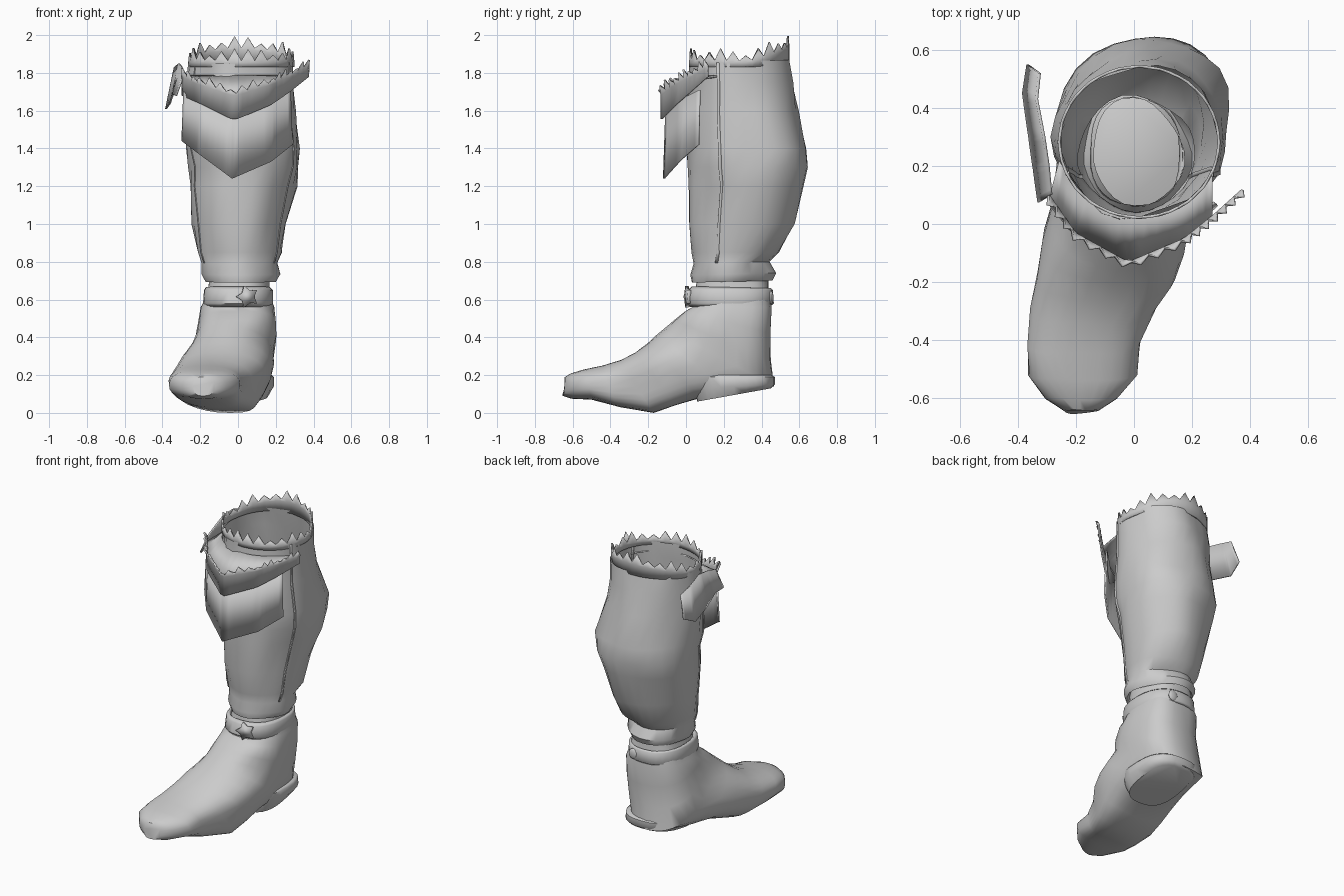
import bpy
import bmesh
from math import sin, cos, pi, radians
from mathutils import Vector, noise

cube = bpy.data.objects.get("Cube")
if cube:
    bpy.data.objects.remove(cube)

GREY = (0.6, 0.6, 0.6, 1.0)
leather = bpy.data.materials.new("grey leather")
leather.use_nodes = True
leather.diffuse_color = GREY
leather.node_tree.nodes["Principled BSDF"].inputs["Base Color"].default_value = GREY

SEGMENTS = 28


def finish(name, bm, thickness=0.0, angle=50, offset=-1):
    bmesh.ops.recalc_face_normals(bm, faces=bm.faces[:])
    mesh = bpy.data.meshes.new(name)
    bm.to_mesh(mesh)
    bm.free()
    mesh.materials.append(leather)
    obj = bpy.data.objects.new(name, mesh)
    bpy.context.collection.objects.link(obj)
    if thickness:
        solid = obj.modifiers.new("thickness", "SOLIDIFY")
        solid.thickness = thickness
        solid.offset = offset
    bpy.ops.object.select_all(action="DESELECT")
    bpy.context.view_layer.objects.active = obj
    obj.select_set(True)
    bpy.ops.object.shade_smooth_by_angle(angle=radians(angle))
    return obj


def oval(ring, t, power=1.0, grow=0.0):
    """Point on a tilted oval: front (y, z), back (y, z), left x, right x, optional back lean."""
    fy, fz, by, bz, x0, x1, *lean = ring
    c, s = cos(t), sin(t)
    along = abs(c) ** power * (1 if c > 0 else -1)
    across = abs(s) ** power * (1 if s > 0 else -1)
    k = (1 - along) / 2
    x = (x0 + x1) / 2 + across * ((x1 - x0) / 2 + grow) + sum(lean) * k ** 3
    return Vector((x, fy + (by - fy) * k - along * grow, fz + (bz - fz) * k))


def skin(bm, rows, closed):
    """Join rows of points with quads."""
    grid = [[bm.verts.new(p) for p in row] for row in rows]
    n = len(grid[0])
    for a, b in zip(grid, grid[1:]):
        for i in range(n if closed else n - 1):
            j = (i + 1) % n
            bm.faces.new((a[i], a[j], b[j], b[i]))
    return grid


def crumple(p, t, amount):
    return p + Vector((sin(t), -cos(t), 0)) * noise.noise(p * 5) * amount


def loft(name, rings, power=1.0, wrinkle=0.0, cap=(), thickness=0.0):
    turns = [2 * pi * i / SEGMENTS for i in range(SEGMENTS)]
    rows = [[crumple(oval(ring, t, power), t, wrinkle) for t in turns] for ring in rings]
    bm = bmesh.new()
    grid = skin(bm, rows, True)
    for index in cap:
        bm.faces.new(grid[index])
    return finish(name, bm, thickness)


def sample(table, u):
    """Linear interpolation through a table of tuples, u from 0 to 1."""
    f = u * (len(table) - 1)
    i = min(int(f), len(table) - 2)
    return [a + (b - a) * (f - i) for a, b in zip(table[i], table[i + 1])]


def band(name, columns, teeth=0, height=0.0, flare=0.0, lean=0.0, closed=False):
    """Upright strip through (x, y, top, bottom) columns with a saw-toothed upper edge."""
    n = max(teeth, 12) * 2
    cols = [sample(columns, i / n) for i in range(n if closed else n + 1)]
    low, mid, high = [], [], []
    for i, (x, y, top, bottom) in enumerate(cols):
        out = Vector((x, y - 0.28, 0)).normalized()
        tip = height * (0.7 + 0.3 * sin(i * 2.3)) if i % 2 else 0
        low.append(Vector((x, y, bottom)) + out * lean)
        mid.append(Vector((x, y, top - 0.01)))
        high.append(Vector((x, y, top + tip)) + out * flare * (tip > 0))
    bm = bmesh.new()
    skin(bm, [low, mid, high] if teeth else [low, high], closed)
    return finish(name, bm, 0.01)


# Foot and ankle: one skin swept from the neck, around the heel, to the toe
foot = [
    (0.07, 0.74, 0.43, 0.74, -0.16, 0.16),
    (0.05, 0.62, 0.44, 0.62, -0.17, 0.17),
    (0.04, 0.56, 0.455, 0.56, -0.2, 0.2),
    (0, 0.54, 0.45, 0.42, -0.21, 0.21),
    (-0.06, 0.49, 0.45, 0.28, -0.23, 0.2),
    (-0.1, 0.45, 0.46, 0.14, -0.26, 0.18),
    (-0.15, 0.41, 0.25, 0.1, -0.29, 0.18, 0.03),
    (-0.2, 0.37, 0.08, 0.08, -0.32, 0.17, 0.04),
    (-0.27, 0.32, -0.05, 0.04, -0.34, 0.14, 0.06),
    (-0.35, 0.28, -0.17, 0, -0.36, 0.08, 0.1),
    (-0.45, 0.25, -0.36, 0.03, -0.37, 0.02, 0.06),
    (-0.54, 0.23, -0.5, 0.07, -0.36, 0.01),
    (-0.605, 0.21, -0.6, 0.075, -0.31, -0.06),
    (-0.64, 0.19, -0.645, 0.09, -0.25, -0.12),
]
loft("foot", foot, power=0.8, wrinkle=0.02, cap=(-1,))

# Heel block with a slanted underside
loft("heel", [
    (0.05, 0.2, 0.455, 0.2, -0.17, 0.18),
    (0.03, 0.19, 0.47, 0.19, -0.18, 0.19),
    (0.04, 0.13, 0.47, 0.15, -0.17, 0.19),
    (0.06, 0.06, 0.45, 0.13, -0.14, 0.16),
], power=0.75, cap=(0, -1))

# Shaft: full calf, tucked in above the ankle strap
shaft = [
    (0.07, 0.73, 0.43, 0.73, -0.16, 0.16),
    (0.04, 0.69, 0.45, 0.7, -0.19, 0.19),
    (0.03, 0.73, 0.47, 0.74, -0.21, 0.22),
    (0.05, 0.79, 0.44, 0.8, -0.2, 0.21),
    (0.04, 0.85, 0.49, 0.85, -0.21, 0.23),
    (0.02, 1, 0.56, 1, -0.24, 0.25, 0.02),
    (0.01, 1.2, 0.62, 1.2, -0.265, 0.3, 0.04),
    (0, 1.3, 0.64, 1.3, -0.27, 0.31, 0.05),
    (0, 1.4, 0.64, 1.4, -0.27, 0.31, 0.05),
    (0, 1.6, 0.6, 1.6, -0.28, 0.3, 0.03),
    (0.02, 1.75, 0.565, 1.75, -0.265, 0.29),
    (0.025, 1.85, 0.54, 1.87, -0.255, 0.29),
]
loft("shaft", shaft, wrinkle=0.035)

# Side seams down the shaft
for side, turn in (("left", 0.36), ("right", -0.36)):
    rows = []
    for ring in shaft[3:]:
        t = turn * pi
        p = crumple(oval(ring, t), t, 0.035)
        p.x += 0.002 if turn > 0 else -0.002
        rows.append([p + Vector((0, d, 0)) for d in (-0.008, 0.008)])
    bm = bmesh.new()
    skin(bm, rows, False)
    finish(side + "_seam", bm, 0.006)

# Ragged cuff around the opening, higher at the back
cuff = []
for i in range(SEGMENTS + 1):
    p = oval(shaft[-1], 2 * pi * i / SEGMENTS, grow=0.008)
    rise = max(0, p.y - 0.35) * 0.35
    cuff.append((p.x, p.y, 1.865 + rise, 1.83 + rise * 0.3))
band("cuff", cuff, teeth=24, height=0.065, closed=True)

# Turned-down collar over the front
collar = [
    (-0.29, 0.1, 1.79, 1.68),
    (-0.2, -0.03, 1.75, 1.64),
    (-0.02, -0.13, 1.69, 1.55),
    (0.17, -0.05, 1.75, 1.63),
    (0.27, 0.03, 1.79, 1.7),
    (0.37, 0.12, 1.84, 1.78),
]
band("collar", collar, teeth=17, height=0.045, flare=0.02)

# Fold joining the shaft front to the collar
inner, outer = [], []
for i in range(17):
    u = i / 16
    x, y, top, bottom = sample(collar, u * 0.8)
    inner.append(oval(shaft[-2], (u * 0.8 - 0.42) * pi) + Vector((0, 0, 0.04)))
    outer.append(Vector((x, y, top - 0.03)))
bm = bmesh.new()
skin(bm, [inner, outer], False)
finish("collar_fold", bm, 0.008)

# Loose collar end hanging out at one side
band("collar_tail", [
    (-0.29, 0.1, 1.8, 1.68),
    (-0.3, 0.2, 1.83, 1.69),
    (-0.315, 0.3, 1.85, 1.64),
    (-0.34, 0.43, 1.83, 1.61),
    (-0.33, 0.52, 1.8, 1.66),
], lean=0.05)

# Pointed knee flap below the collar
band("knee_flap", [
    (-0.29, 0.08, 1.7, 1.44),
    (-0.2, -0.03, 1.66, 1.37),
    (-0.03, -0.11, 1.6, 1.24),
    (0.17, -0.03, 1.66, 1.33),
    (0.28, 0.07, 1.71, 1.42),
], lean=0.012)

# Ankle strap, front buckle and rear stud
loft("ankle_strap", [
    (0.02, 0.56, 0.455, 0.57, -0.18, 0.18),
    (0, 0.58, 0.465, 0.58, -0.185, 0.185),
    (0.01, 0.65, 0.46, 0.65, -0.18, 0.185),
    (0.03, 0.67, 0.45, 0.66, -0.17, 0.17),
], power=0.85, thickness=0.02)

bm = bmesh.new()
points = []
for i in range(10):
    r = 0.06 if i % 2 else 0.035
    a = 2 * pi * i / 10
    points.append(bm.verts.new((0.05 + r * cos(a), 0.008 + r * cos(a) * 0.2, 0.615 + r * sin(a))))
bm.faces.new(points)
finish("buckle", bm, 0.02, angle=30, offset=0)

bm = bmesh.new()
bmesh.ops.create_uvsphere(bm, u_segments=12, v_segments=8, radius=0.035)
for v in bm.verts:
    v.co = Vector((v.co.x + 0.07, v.co.y * 0.4 + 0.45, v.co.z + 0.61))
finish("rear_stud", bm)
